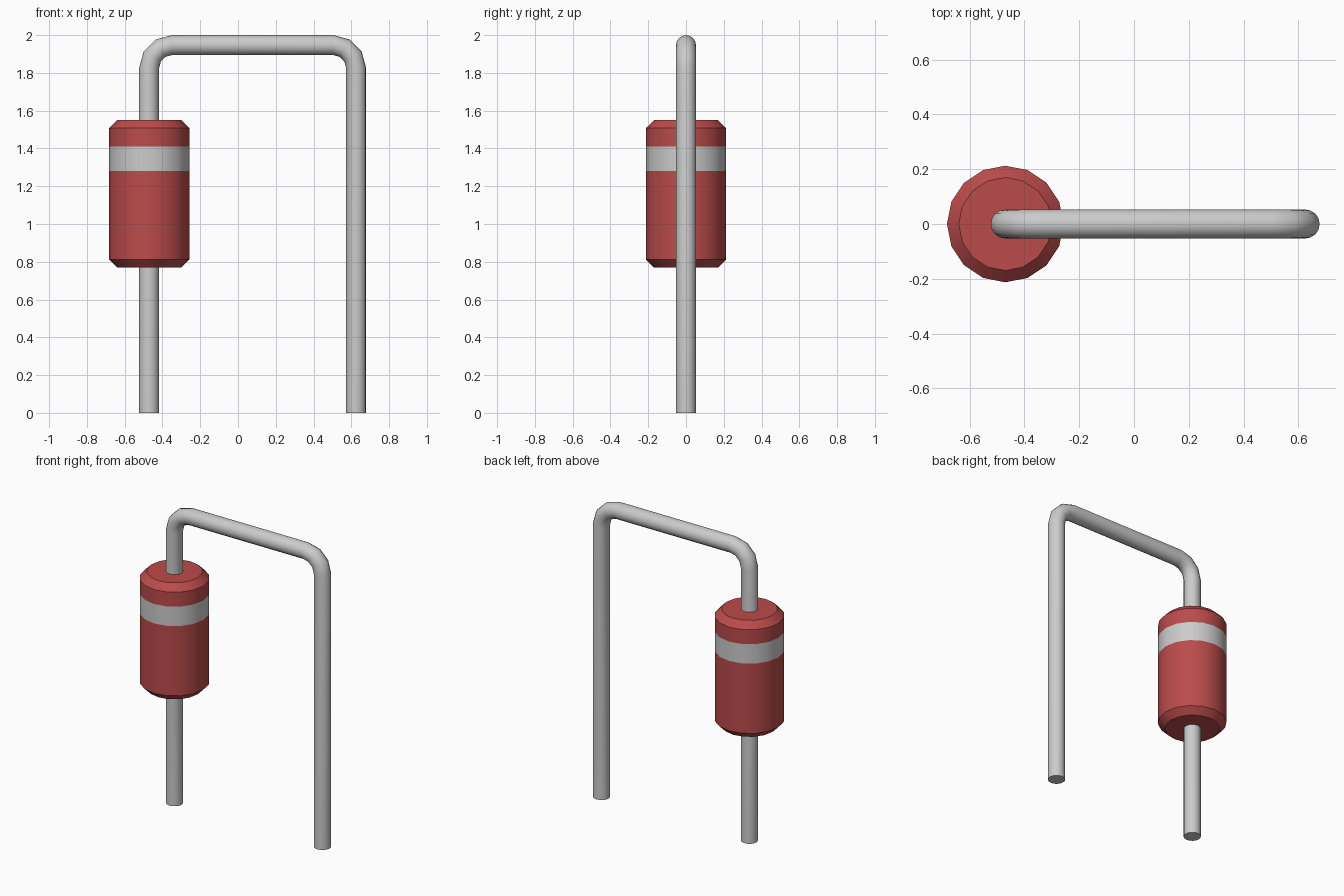
import bpy, bmesh
from math import sin, cos, pi, radians
from mathutils import Vector

if "Cube" in bpy.data.objects:
    bpy.data.objects.remove(bpy.data.objects["Cube"], do_unlink=True)

SIDES = 16
LEFT_X, RIGHT_X = -0.47, 0.625      # wire leg axes
WIRE_R, BEND_R = 0.053, 0.12
BEND_Z = 1.947 - BEND_R             # height where the legs start to bend


def material(name, rgb, rough=0.5):
    m = bpy.data.materials.new(name)
    m.use_nodes = True
    m.diffuse_color = (*rgb, 1)
    bsdf = m.node_tree.nodes["Principled BSDF"]
    bsdf.inputs["Base Color"].default_value = (*rgb, 1)
    bsdf.inputs["Roughness"].default_value = rough
    return m


red = material("red_glass", (0.50, 0.07, 0.07))
grey = material("light_grey", (0.60, 0.60, 0.60))


def tube(name, stations, mats):
    """Loft round sections (centre, tangent in the xz plane, radius), capped at both ends."""
    bm = bmesh.new()
    rings = []
    for centre, tangent, r in stations:
        side = Vector((tangent.z, 0, -tangent.x))
        rings.append([bm.verts.new(centre + r * (cos(a) * side + sin(a) * Vector((0, 1, 0))))
                      for a in (2 * pi * i / SIDES for i in range(SIDES))])
    for lo, hi in zip(rings, rings[1:]):
        for i in range(SIDES):
            j = (i + 1) % SIDES
            bm.faces.new((lo[i], lo[j], hi[j], hi[i]))
    bm.faces.new(rings[0][::-1])
    bm.faces.new(rings[-1])
    bmesh.ops.recalc_face_normals(bm, faces=bm.faces)
    me = bpy.data.meshes.new(name)
    bm.to_mesh(me)
    bm.free()
    for m in mats:
        me.materials.append(m)
    ob = bpy.data.objects.new(name, me)
    bpy.context.collection.objects.link(ob)
    bpy.ops.object.select_all(action='DESELECT')
    ob.select_set(True)
    bpy.context.view_layer.objects.active = ob
    bpy.ops.object.shade_smooth_by_angle(angle=radians(35))
    return ob


# Chamfered body with a painted band
profile = [(0.17, 0.77), (0.213, 0.813), (0.213, 1.28),
           (0.213, 1.41), (0.213, 1.507), (0.17, 1.55)]
body = tube("body", [(Vector((LEFT_X, 0, z)), Vector((0, 0, 1)), r) for r, z in profile],
            [red, grey])
for face in body.data.polygons:
    if 1.28 < face.center.z < 1.41:
        face.material_index = 1

# Wire lead: up through the body, over two rounded bends, and down
path = [(Vector((LEFT_X, 0, 0)), Vector((0, 0, 1)), WIRE_R)]
for bend_x, start in ((LEFT_X + BEND_R, 180), (RIGHT_X - BEND_R, 90)):
    for step in range(4):
        a = radians(start - 30 * step)
        path.append((Vector((bend_x + BEND_R * cos(a), 0, BEND_Z + BEND_R * sin(a))),
                     Vector((sin(a), 0, -cos(a))), WIRE_R))
path.append((Vector((RIGHT_X, 0, 0)), Vector((0, 0, -1)), WIRE_R))
tube("wire_lead", path, [grey])
